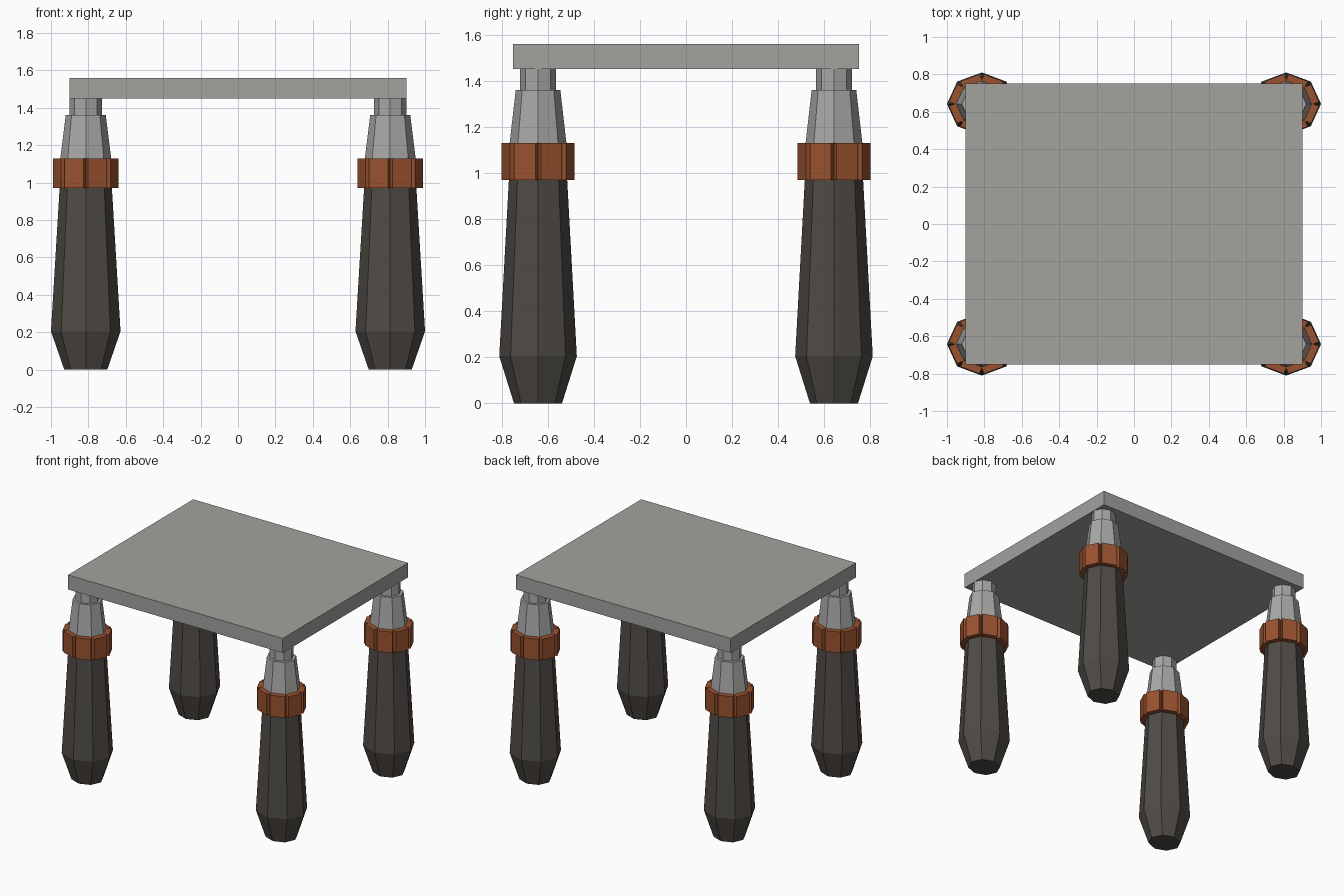
import bpy, bmesh, math
from mathutils import Matrix, Vector

if "Cube" in bpy.data.objects:
    bpy.data.objects.remove(bpy.data.objects["Cube"])


def material(name, rgb):
    m = bpy.data.materials.new(name)
    m.diffuse_color = (*rgb, 1)
    m.use_nodes = True
    m.node_tree.nodes["Principled BSDF"].inputs["Base Color"].default_value = m.diffuse_color
    return m


TOP = material("warm grey stone", (0.37, 0.36, 0.345))
STEEL = material("light grey metal", (0.39, 0.39, 0.385))
COPPER = material("copper brown", (0.32, 0.085, 0.028))
DARK = material("dark charcoal", (0.078, 0.070, 0.060))

SQUASH = 0.905          # legs are slightly narrower front to back
LEG_X, LEG_Y = 0.814, 0.642


def finish(name, bm, mat, loc=(0, 0, 0)):
    bmesh.ops.recalc_face_normals(bm, faces=bm.faces)
    me = bpy.data.meshes.new(name)
    bm.to_mesh(me)
    bm.free()
    me.materials.append(mat)
    ob = bpy.data.objects.new(name, me)
    ob.location = loc
    bpy.context.collection.objects.link(ob)
    return ob


def turned(name, profile, mat, loc):
    """Eight-sided turned solid from (radius, height) pairs."""
    bm = bmesh.new()
    rings = [[bm.verts.new((r * math.cos(i * math.pi / 4),
                            r * math.sin(i * math.pi / 4) * SQUASH, z))
              for i in range(8)] for r, z in profile]
    for a, b in zip(rings, rings[1:]):
        for i in range(8):
            j = (i + 1) % 8
            bm.faces.new((a[i], a[j], b[j], b[i]))
    bm.faces.new(rings[0][::-1])
    bm.faces.new(rings[-1])
    finish(name, bm, mat, loc)


def collar(name, loc):
    """Ring of eight separate blocks, one on each side of the leg."""
    bm = bmesh.new()
    inner, outer, width, z0, z1 = 0.115, 0.167, 0.110, 0.97, 1.13
    for i in range(8):
        m = (Matrix.Diagonal((1, SQUASH, 1, 1))
             @ Matrix.Rotation((i + 0.5) * math.pi / 4, 4, 'Z')
             @ Matrix.Translation(((inner + outer) / 2, 0, (z0 + z1) / 2))
             @ Matrix.Diagonal((outer - inner, width, z1 - z0, 1)))
        bmesh.ops.create_cube(bm, size=1, matrix=m)
    finish(name, bm, COPPER, loc)


# Table top
bm = bmesh.new()
bmesh.ops.create_cube(bm, size=1, matrix=Matrix.Translation((0, 0, 1.505))
                      @ Matrix.Diagonal((1.8, 1.5, 0.11, 1)))
finish("table_top", bm, TOP)

# Four legs: dark shaft, metal neck, block collar
for sx, side in ((-1, "left"), (1, "right")):
    for sy, end in ((-1, "front"), (1, "back")):
        tag = f"{end}_{side}"
        loc = (sx * LEG_X, sy * LEG_Y, 0)
        turned(f"{tag}_leg_shaft",
               [(0.115, 0), (0.186, 0.205), (0.138, 1.0)], DARK, loc)
        turned(f"{tag}_leg_neck",
               [(0.138, 1.0), (0.136, 1.13), (0.107, 1.36),
                (0.086, 1.36), (0.086, 1.452)], STEEL, loc)
        collar(f"{tag}_leg_collar", loc)
